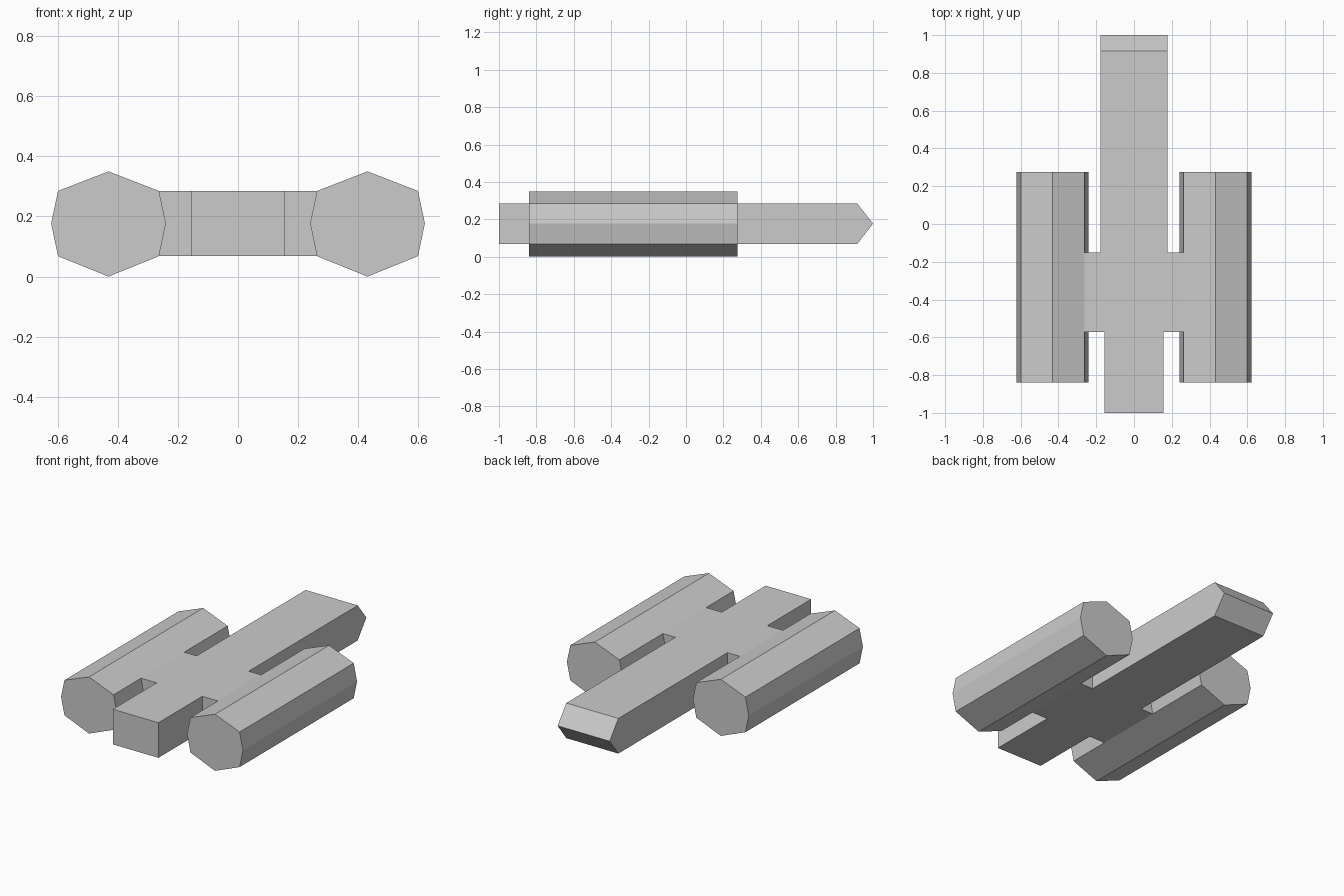
import bpy, bmesh

if "Cube" in bpy.data.objects:
    bpy.data.objects.remove(bpy.data.objects["Cube"])


def loft(name, rings):
    """Join equal-length rings of points with quads and cap both ends."""
    bm = bmesh.new()
    loops = [[bm.verts.new(p) for p in ring] for ring in rings]
    n = len(loops[0])
    for a, b in zip(loops, loops[1:]):
        for i in range(n):
            j = (i + 1) % n
            bm.faces.new((a[i], a[j], b[j], b[i]))
    bm.faces.new(loops[0])
    bm.faces.new(loops[-1])
    bmesh.ops.recalc_face_normals(bm, faces=bm.faces)
    mesh = bpy.data.meshes.new(name)
    bm.to_mesh(mesh)
    bm.free()
    obj = bpy.data.objects.new(name, mesh)
    bpy.context.collection.objects.link(obj)
    return obj


Z_LOW, Z_MID, Z_HIGH = 0.068, 0.177, 0.285

# Central hull: cross-shaped outline, with the rear edge pointed at mid height
half = [(0.156, -1.0), (0.156, -0.572), (0.263, -0.572),
        (0.263, -0.15), (0.178, -0.15)]


def hull_ring(z, rear):
    right = half + [(0.178, rear)]
    outline = right + [(-x, y) for x, y in reversed(right)]
    return [(x, y, z) for x, y in outline]


loft("central_hull", [hull_ring(Z_LOW, 0.915), hull_ring(Z_MID, 1.0),
                      hull_ring(Z_HIGH, 0.915)])

# Eight-sided side pods
section = [(0, 0.35), (0.168, Z_HIGH), (0.191, Z_MID), (0.168, Z_LOW),
           (0, 0.0), (-0.168, Z_LOW), (-0.191, Z_MID), (-0.168, Z_HIGH)]
for side, cx in (("left", -0.431), ("right", 0.431)):
    loft(f"{side}_pod", [[(cx + x, y, z) for x, z in section]
                         for y in (-0.84, 0.275)])
